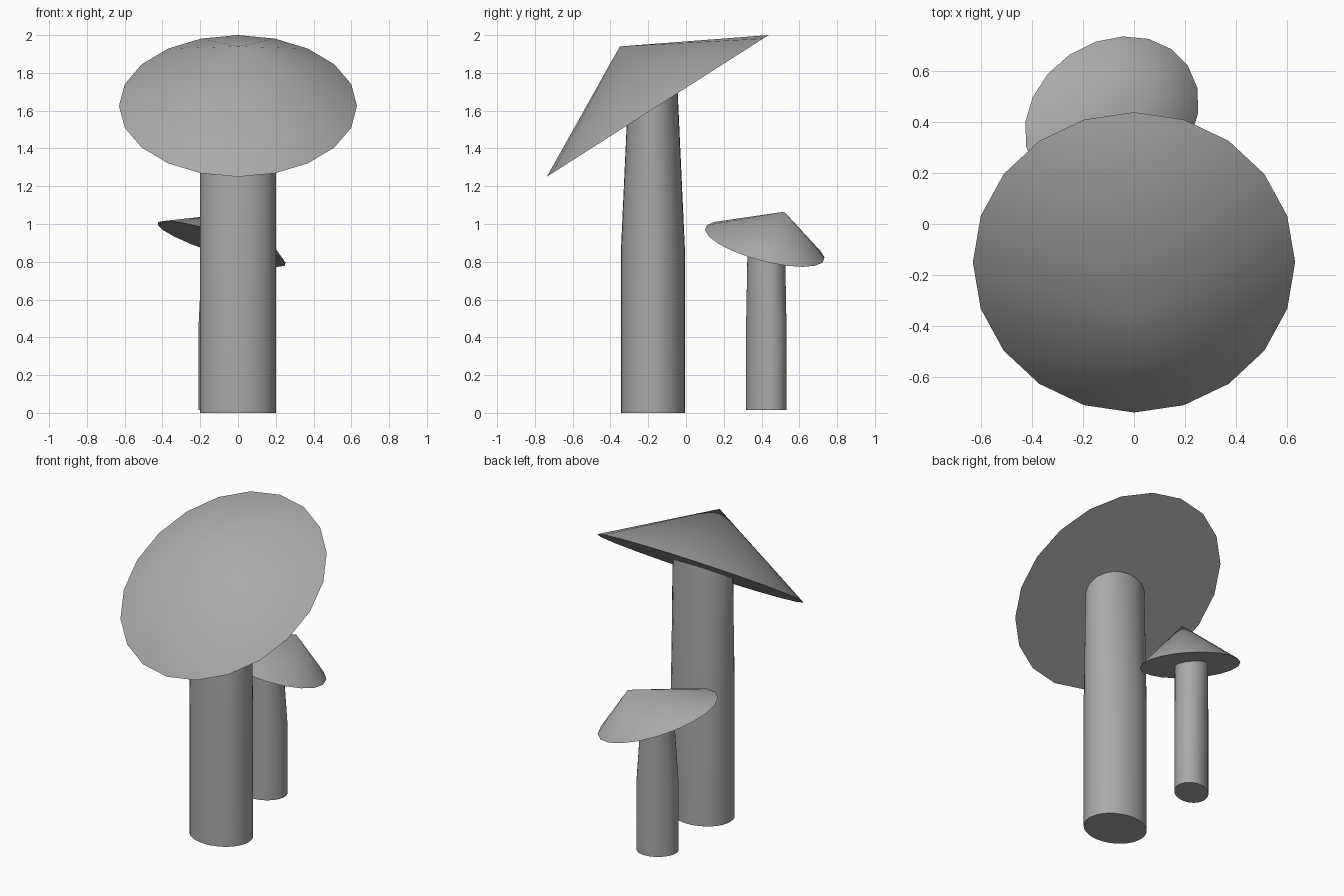
import bpy, bmesh, math
from mathutils import Vector

cube = bpy.data.objects.get("Cube")
if cube:
    bpy.data.objects.remove(cube)

grey = bpy.data.materials.new("plain_grey")
grey.use_nodes = True
colour = (0.4, 0.4, 0.4, 1)
grey.diffuse_color = colour
grey.node_tree.nodes["Principled BSDF"].inputs["Base Color"].default_value = colour


def ring(bm, centre, a, b, sides):
    """Ellipse of vertices spanned by half axes a and b."""
    step = math.tau / sides
    return [bm.verts.new(centre + a * math.cos(i * step) + b * math.sin(i * step))
            for i in range(sides)]


def finish(bm, name):
    bmesh.ops.recalc_face_normals(bm, faces=bm.faces)
    mesh = bpy.data.meshes.new(name)
    bm.to_mesh(mesh)
    bm.free()
    obj = bpy.data.objects.new(name, mesh)
    bpy.context.collection.objects.link(obj)
    mesh.materials.append(grey)
    bpy.ops.object.select_all(action='DESELECT')
    obj.select_set(True)
    bpy.context.view_layer.objects.active = obj
    bpy.ops.object.shade_smooth_by_angle(angle=math.radians(40))


def cap(name, centre, a, b, apex):
    """Closed leaning cone on an elliptical rim."""
    bm = bmesh.new()
    rim = ring(bm, Vector(centre), Vector(a), Vector(b), 20)
    tip = bm.verts.new(apex)
    bm.faces.new(rim)
    for i, v in enumerate(rim):
        bm.faces.new((rim[i - 1], v, tip))
    finish(bm, name)


def stem(name, x, y, lean, width, levels):
    """Oval column; levels give height and radius along the lean direction."""
    bm = bmesh.new()
    along = Vector((math.cos(lean), math.sin(lean), 0))
    across = Vector((-along.y, along.x, 0)) * width
    rings = [ring(bm, Vector((x, y, z)), along * r, across, 32) for z, r in levels]
    bm.faces.new(rings[0])
    bm.faces.new(rings[-1])
    for low, high in zip(rings, rings[1:]):
        for i in range(len(low)):
            bm.faces.new((low[i - 1], low[i], high[i], high[i - 1]))
    finish(bm, name)


# Large mushroom, leaning to the front
stem("large_stem", 0, -0.175, math.radians(-90), 0.2,
     [(0, 0.17), (0.85, 0.17), (1.72, 0.13)])
cap("large_cap", (0, -0.15, 1.625), (0.63, 0, 0), (0, 0.587, 0.375), (0, -0.35, 1.94))

# Small mushroom behind it, leaning back and to its left
stem("small_stem", -0.09, 0.425, math.radians(32), 0.099,
     [(0.015, 0.125), (0.48, 0.125), (0.94, 0.096)])
cap("small_cap", (-0.087, 0.417, 0.895), (0.298, 0.201, -0.122),
    (-0.165, 0.245, 0), (0.06, 0.52, 1.065))
